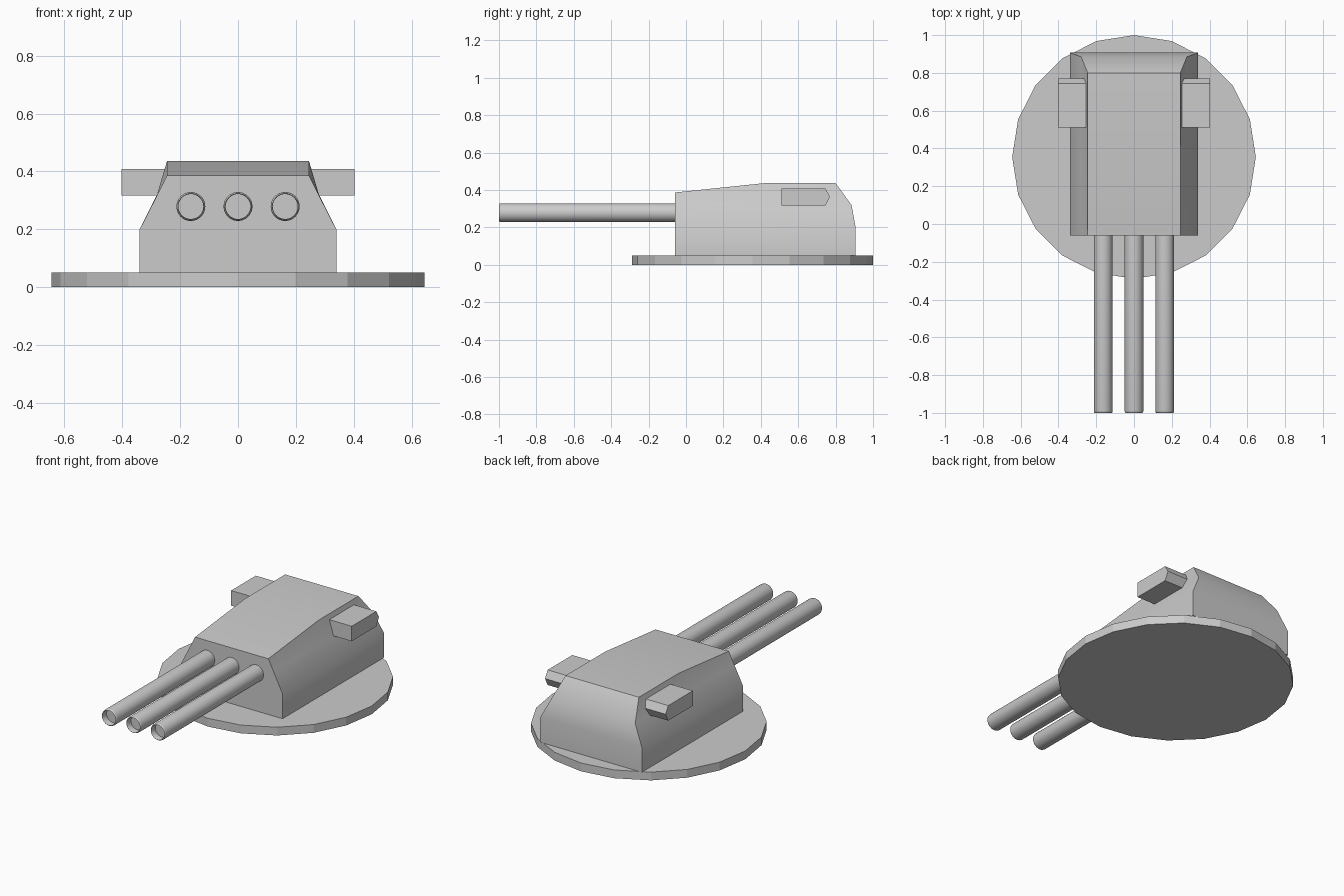
import bpy, bmesh
from math import sin, cos, pi, radians

if "Cube" in bpy.data.objects:
    bpy.data.objects.remove(bpy.data.objects["Cube"])


def make(name, verts, faces, smooth=None):
    mesh = bpy.data.meshes.new(name)
    bm = bmesh.new()
    vs = [bm.verts.new(v) for v in verts]
    for f in faces:
        bm.faces.new([vs[i] for i in f])
    bmesh.ops.recalc_face_normals(bm, faces=bm.faces)
    bm.to_mesh(mesh)
    bm.free()
    obj = bpy.data.objects.new(name, mesh)
    bpy.context.collection.objects.link(obj)
    if smooth:
        bpy.ops.object.select_all(action='DESELECT')
        obj.select_set(True)
        bpy.context.view_layer.objects.active = obj
        bpy.ops.object.shade_smooth_by_angle(angle=radians(smooth))
    return obj


def loft(rings, cap=True):
    """Join closed rings of equal length; cap both ends."""
    n = len(rings[0])
    verts = [p for r in rings for p in r]
    faces = [(k * n + i, k * n + (i + 1) % n, (k + 1) * n + (i + 1) % n, (k + 1) * n + i)
             for k in range(len(rings) - 1) for i in range(n)]
    if cap:
        faces += [tuple(range(n)), tuple(range((len(rings) - 1) * n, len(rings) * n))]
    return verts, faces


# Base disc, 20 sides
make("base_disc", *loft([[(0.645 * sin(2 * pi * i / 20), 0.355 + 0.645 * cos(2 * pi * i / 20), z)
                          for i in range(20)] for z in (0, 0.05)]))

# Gun house: half-sections of (x, y, z) from bottom to roof, mirrored into rings
halves = [
    [(0.34, -0.06, 0.05), (0.34, -0.06, 0.2), (0.28, -0.06, 0.317), (0.245, -0.06, 0.387)],
    [(0.34, 0.42, 0.05), (0.34, 0.42, 0.2), (0.28, 0.42, 0.32), (0.245, 0.42, 0.437)],
    [(0.34, 0.907, 0.05), (0.34, 0.907, 0.2), (0.28, 0.885, 0.32), (0.245, 0.80, 0.437)],
]
rings = [h + [(-x, y, z) for x, y, z in reversed(h)] for h in halves]
verts, faces = loft(rings, cap=False)
faces.append(tuple(range(8)))
faces += [(16 + i, 17 + i, 22 - i, 23 - i) for i in range(3)]  # curved rear
make("gun_house", verts, faces, smooth=40)

# Rangefinder arms on both sides
profile = [(0.51, 0.317), (0.51, 0.408), (0.745, 0.408), (0.77, 0.365), (0.745, 0.317)]
for side, s in (("left", -1), ("right", 1)):
    make("rangefinder_" + side,
         *loft([[(s * x, y, z) for y, z in profile] for x in (0.25, 0.403)]))

# Three barrels with rounded muzzle and recessed bore
barrel = [(0.05, 0.0), (0.05, -0.988), (0.048, -0.997), (0.045, -1.0), (0.043, -0.997), (0.043, -0.96)]
for name, cx in (("left", -0.163), ("middle", 0), ("right", 0.163)):
    make("barrel_" + name,
         *loft([[(cx + r * cos(2 * pi * i / 32), y, 0.279 + r * sin(2 * pi * i / 32))
                 for i in range(32)] for r, y in barrel]), smooth=40)
